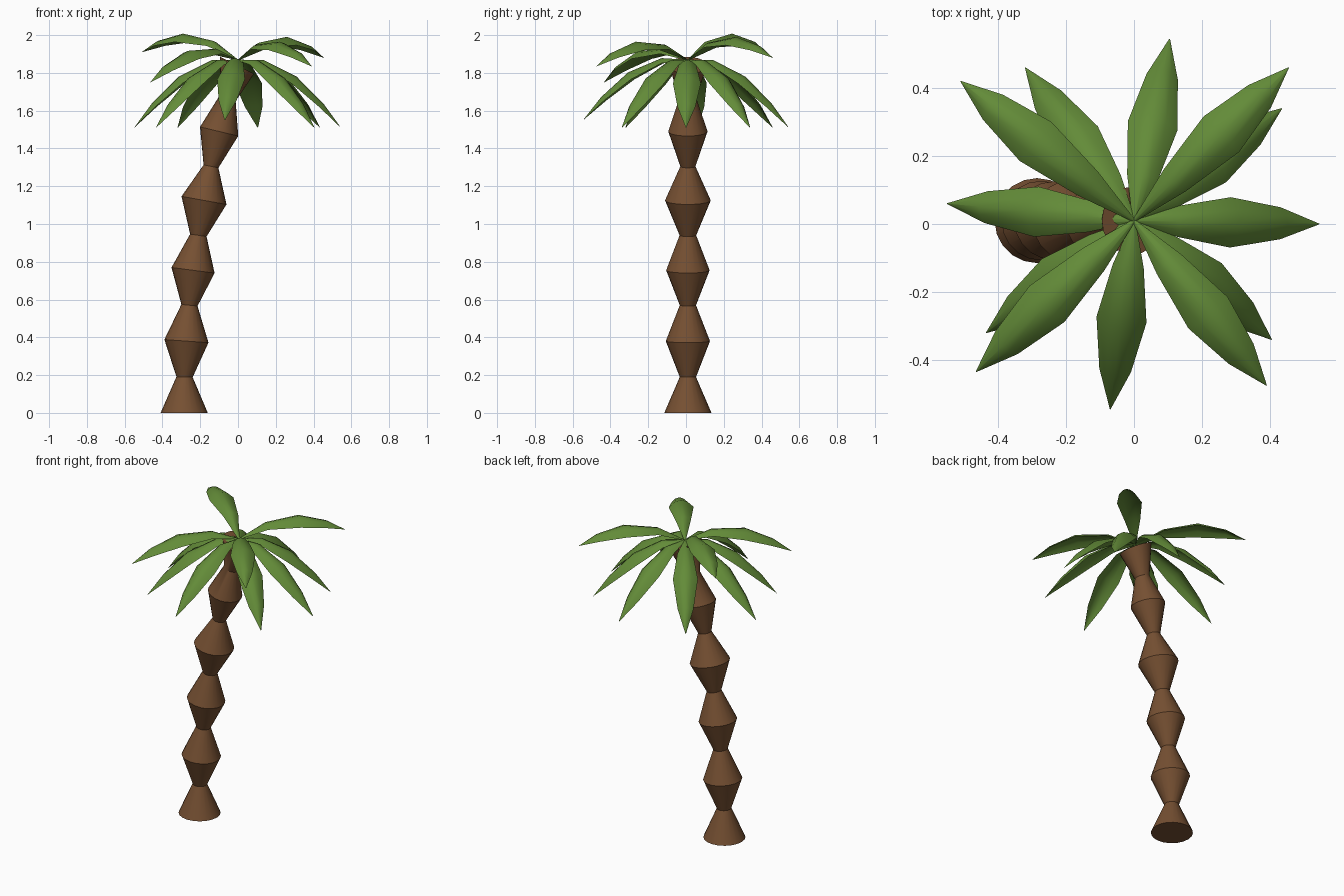
import bpy, bmesh, math
from mathutils import Vector

if "Cube" in bpy.data.objects:
    bpy.data.objects.remove(bpy.data.objects["Cube"])


def material(name, rgb):
    m = bpy.data.materials.new(name)
    m.diffuse_color = (*rgb, 1)
    m.use_nodes = True
    m.node_tree.nodes["Principled BSDF"].inputs["Base Color"].default_value = m.diffuse_color
    return m


bark = material("bark brown", (0.18, 0.08, 0.032))
green = material("leaf green", (0.125, 0.26, 0.04))


def finish(name, bm, mat, angle):
    bmesh.ops.remove_doubles(bm, verts=bm.verts, dist=0.0005)
    bmesh.ops.recalc_face_normals(bm, faces=bm.faces)
    me = bpy.data.meshes.new(name)
    bm.to_mesh(me)
    bm.free()
    me.materials.append(mat)
    ob = bpy.data.objects.new(name, me)
    bpy.context.collection.objects.link(ob)
    bpy.context.view_layer.objects.active = ob
    ob.select_set(True)
    bpy.ops.object.shade_smooth_by_angle(angle=math.radians(angle))
    ob.select_set(False)
    return ob


def loft(bm, rings):
    """Join closed rings of points into a skin with capped ends."""
    vs = [[bm.verts.new(p) for p in r] for r in rings]
    n = len(vs[0])
    for a, b in zip(vs, vs[1:]):
        for i in range(n):
            j = (i + 1) % n
            bm.faces.new((a[i], a[j], b[j], b[i]))
    bm.faces.new(vs[0])
    bm.faces.new(vs[-1])


# Trunk: pinched segments along a leaning curve (x, z, radius, tilt slope)
CY = 0.01
trunk_rings = [(-0.285, 0, 0.125, 0), (-0.283, 0.19, 0.043, 0.03),
               (-0.273, 0.38, 0.117, 0.07), (-0.257, 0.57, 0.043, 0.10),
               (-0.238, 0.755, 0.115, 0.13), (-0.21, 0.94, 0.044, 0.15),
               (-0.18, 1.125, 0.121, 0.18), (-0.143, 1.305, 0.040, 0.20),
               (-0.10, 1.49, 0.104, 0.24), (-0.055, 1.665, 0.045, 0.34),
               (-0.005, 1.84, 0.100, 0.50)]
bm = bmesh.new()
rings = []
for x, z, r, slope in trunk_rings:
    t = math.atan(slope)
    rings.append([(x + r * math.cos(a) * math.cos(t), CY + r * math.sin(a),
                   z - r * math.cos(a) * math.sin(t))
                  for a in (math.tau * k / 20 for k in range(20))])
loft(bm, rings)
finish("trunk", bm, bark, 35)

# Fronds: arched, tapering leaves drooping from the crown
ROOT = Vector((0, CY, 1.87))
STATIONS = [(0, 0.005), (0.25, 0.046), (0.57, 0.074), (0.83, 0.047), (1, 0.0012)]


def frond(name, x, y, z):
    tip = Vector((x, y, 0))
    flat = tip - Vector((0, CY, 0))
    length = flat.length
    out = flat / length
    side = Vector((-out.y, out.x, 0))
    bend = -0.47
    rise = z - ROOT.z - bend
    bm = bmesh.new()
    rings = []
    for f, w in STATIONS:
        p = ROOT + out * length * f + Vector((0, 0, rise * f + bend * f * f))
        tangent = (out * length + Vector((0, 0, rise + 2 * bend * f))).normalized()
        up = tangent.cross(side)
        top = [p + side * u * w - up * 0.6 * w * u * u for u in (-1, -0.5, 0, 0.5, 1)]
        under = [p + side * u * w - up * w * (0.6 * u * u + 0.22 * (1 - u * u))
                 for u in (0.5, 0, -0.5)]
        rings.append(top + under)
    loft(bm, rings)
    finish(name, bm, green, 45)


TIPS = [(0.105, 0.545, 1.51), (0.435, 0.34, 1.51), (0.545, 0.0, 1.51),
        (0.405, -0.34, 1.51), (-0.07, -0.545, 1.55), (-0.435, -0.32, 1.51),
        (-0.55, 0.06, 1.51), (-0.32, 0.46, 1.51),
        (0.455, 0.46, 1.88), (0.39, -0.475, 1.835),
        (-0.465, -0.435, 1.75), (-0.51, 0.42, 1.91)]
for i, t in enumerate(TIPS):
    frond(("lower" if i < 8 else "upper") + f"_frond_{i + 1}", *t)
